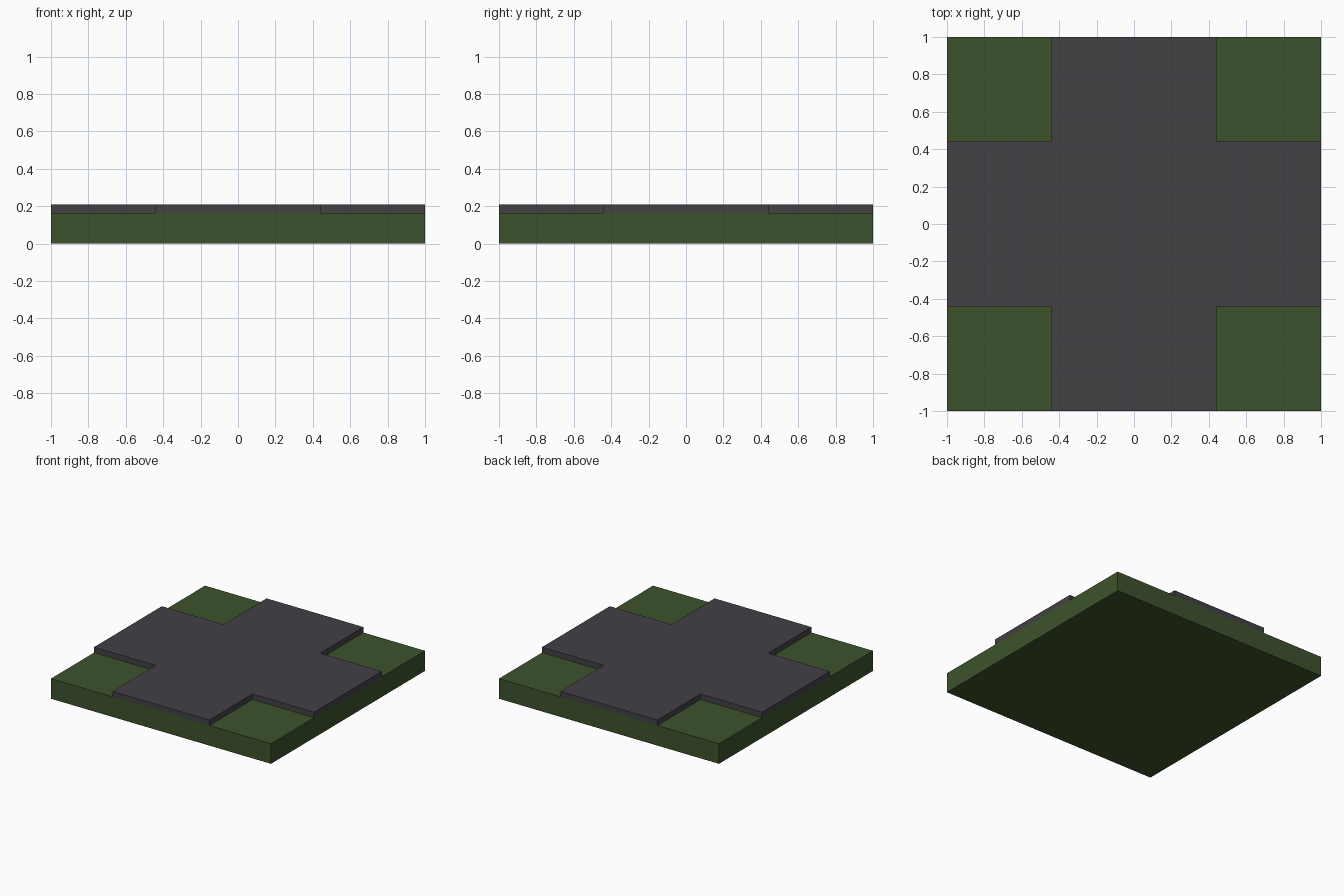
import bpy, bmesh

if "Cube" in bpy.data.objects:
    bpy.data.objects.remove(bpy.data.objects["Cube"])

BASE_TOP, ROAD_TOP = 0.165, 0.21
HALF, ROAD_HALF = 1.0, 0.44


def material(name, color):
    mat = bpy.data.materials.new(name)
    mat.diffuse_color = (*color, 1.0)
    mat.use_nodes = True
    mat.node_tree.nodes["Principled BSDF"].inputs["Base Color"].default_value = mat.diffuse_color
    return mat


def slab(name, outline, z0, z1, mat):
    """Extrude a flat outline from z0 up to z1."""
    bm = bmesh.new()
    face = bm.faces.new([bm.verts.new((x, y, z0)) for x, y in outline])
    ext = bmesh.ops.extrude_face_region(bm, geom=[face], use_keep_orig=True)
    top = [v for v in ext["geom"] if isinstance(v, bmesh.types.BMVert)]
    bmesh.ops.translate(bm, verts=top, vec=(0, 0, z1 - z0))
    bmesh.ops.recalc_face_normals(bm, faces=bm.faces)
    mesh = bpy.data.meshes.new(name)
    bm.to_mesh(mesh)
    bm.free()
    mesh.materials.append(mat)
    obj = bpy.data.objects.new(name, mesh)
    bpy.context.collection.objects.link(obj)
    return obj


grass = material("grass_green", (0.046, 0.086, 0.025))
asphalt = material("asphalt_grey", (0.055, 0.052, 0.060))

# Square grass base
square = [(-HALF, -HALF), (HALF, -HALF), (HALF, HALF), (-HALF, HALF)]
slab("grass_base", square, 0.0, BASE_TOP, grass)

# Crossroads: one corner of the plus shape, turned four times
cross = []
corner = [(ROAD_HALF, -HALF), (ROAD_HALF, -ROAD_HALF), (HALF, -ROAD_HALF)]
for _ in range(4):
    cross += corner
    corner = [(-y, x) for x, y in corner]
slab("crossroads", cross, BASE_TOP, ROAD_TOP, asphalt)
